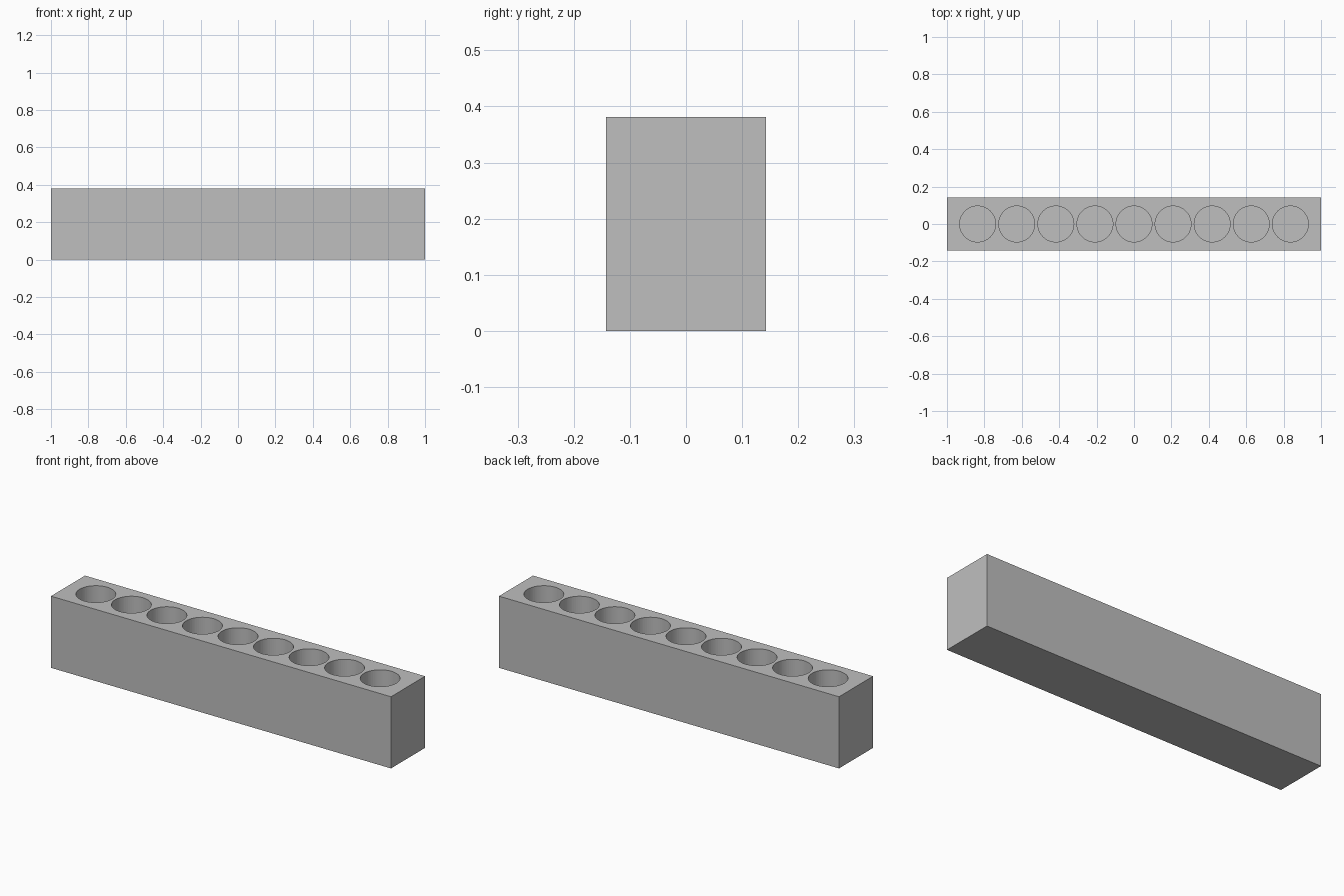
import bpy

if "Cube" in bpy.data.objects:
    bpy.data.objects.remove(bpy.data.objects["Cube"])

LENGTH, DEPTH, HEIGHT = 2.0, 0.286, 0.381
HOLES, PITCH, RADIUS = 9, 0.209, 0.096
FLOOR = 0.06  # solid thickness under each hole

grey = bpy.data.materials.new("light grey")
grey.diffuse_color = (0.52, 0.52, 0.52, 1)
grey.use_nodes = True
grey.node_tree.nodes["Principled BSDF"].inputs["Base Color"].default_value = grey.diffuse_color

# Solid rectangular block
bpy.ops.mesh.primitive_cube_add(size=1, location=(0, 0, HEIGHT / 2))
block = bpy.context.object
block.name = "holder_block"
block.scale = (LENGTH, DEPTH, HEIGHT)
bpy.ops.object.transform_apply(location=True, rotation=False, scale=True)
block.data.materials.append(grey)

# Row of blind round holes, open at the top
cut_top = HEIGHT + 0.1
for i in range(HOLES):
    x = (i - (HOLES - 1) / 2) * PITCH
    bpy.ops.mesh.primitive_cylinder_add(
        vertices=64, radius=RADIUS, depth=cut_top - FLOOR,
        location=(x, 0, (cut_top + FLOOR) / 2))
    cutter = bpy.context.object
    cutter.name = f"hole_cutter_{i + 1}"
    cutter.data.materials.append(grey)
    cutter.hide_render = True
    cutter.display_type = 'WIRE'
    cut = block.modifiers.new(f"hole_{i + 1}", 'BOOLEAN')
    cut.operation = 'DIFFERENCE'
    cut.solver = 'EXACT'
    cut.object = cutter

# Bake the holes into the block and remove the cutters
bpy.ops.object.select_all(action='DESELECT')
block.select_set(True)
bpy.context.view_layer.objects.active = block
for name in [m.name for m in block.modifiers]:
    bpy.ops.object.modifier_apply(modifier=name)
for ob in [o for o in bpy.data.objects if o.name.startswith("hole_cutter")]:
    bpy.data.objects.remove(ob)
